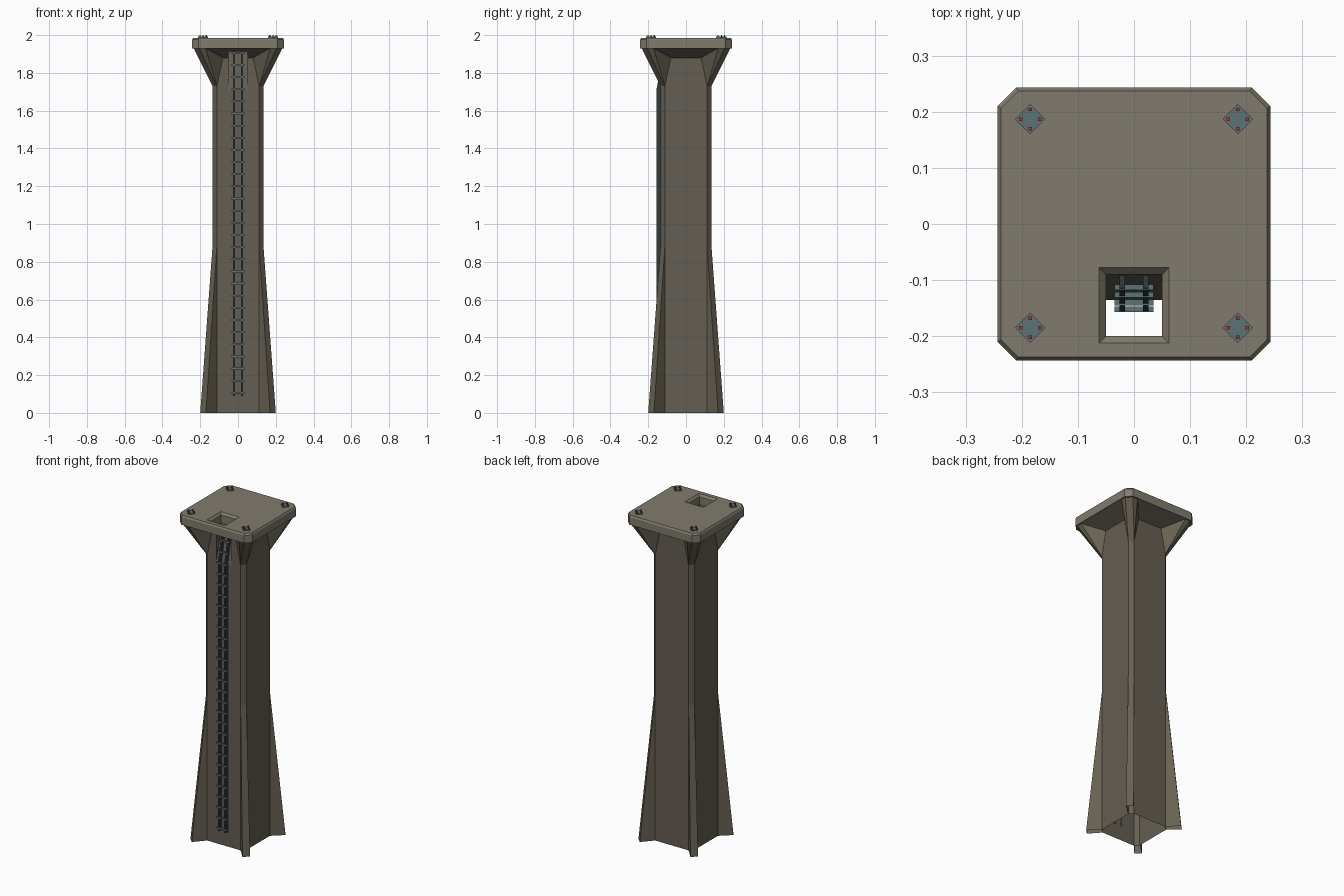
import bpy, bmesh

if "Cube" in bpy.data.objects:
    bpy.data.objects.remove(bpy.data.objects["Cube"])


def material(name, r, g, b):
    lin = lambda c: ((c / 255 + 0.055) / 1.055) ** 2.4
    m = bpy.data.materials.new(name)
    m.diffuse_color = (lin(r), lin(g), lin(b), 1)
    m.use_nodes = True
    m.node_tree.nodes["Principled BSDF"].inputs["Base Color"].default_value = m.diffuse_color
    return m


LIGHT = material("light_concrete", 128, 123, 109)
WALL = material("wall_concrete", 101, 94, 83)
FIN = material("fin_concrete", 104, 97, 83)
METAL = material("teal_metal", 92, 116, 117)
RAIL = material("dark_metal", 50, 60, 62)
RED = material("red_lamp", 195, 40, 50)


def hull(bm, pts):
    """Add the convex solid around a few points."""
    tmp = bmesh.new()
    for p in pts:
        tmp.verts.new(p)
    out = bmesh.ops.convex_hull(tmp, input=tmp.verts[:])
    loose = [v for v in tmp.verts if not v.link_faces]
    bmesh.ops.delete(tmp, geom=loose, context='VERTS')
    bmesh.ops.dissolve_limit(tmp, angle_limit=0.01, verts=tmp.verts[:], edges=tmp.edges[:])
    bmesh.ops.recalc_face_normals(tmp, faces=tmp.faces[:])
    me = bpy.data.meshes.new("part")
    tmp.to_mesh(me)
    tmp.free()
    bm.from_mesh(me)
    bpy.data.meshes.remove(me)


def finish(name, bm, mat):
    me = bpy.data.meshes.new(name)
    bm.to_mesh(me)
    bm.free()
    me.materials.append(mat)
    ob = bpy.data.objects.new(name, me)
    bpy.context.collection.objects.link(ob)
    return ob


def solid(name, mat, *groups):
    bm = bmesh.new()
    for g in groups:
        hull(bm, g)
    return finish(name, bm, mat)


def box(x, y, z, sx, sy, sz):
    return [(x + i * sx / 2, y + j * sy / 2, z + k * sz / 2)
            for i in (-1, 1) for j in (-1, 1) for k in (-1, 1)]


def octagon(h, c, z):
    """Square of half width h with corners cut by c."""
    return [p for i in (-1, 1) for j in (-1, 1)
            for p in ((i * h, j * (h - c), z), (i * (h - c), j * h, z))]


def four(pts):
    """Mirror a corner part to all four corners."""
    return [[(i * x, j * y, z) for x, y, z in pts] for i in (-1, 1) for j in (-1, 1)]


def strip(a, b, z):
    return [(a, b, z), (b, a, z)]


def cut(ob, cutter):
    mod = ob.modifiers.new("cut", 'BOOLEAN')
    mod.operation, mod.solver, mod.object = 'DIFFERENCE', 'EXACT', cutter
    dg = bpy.context.evaluated_depsgraph_get()
    me = bpy.data.meshes.new_from_object(ob.evaluated_get(dg))
    ob.modifiers.clear()
    ob.data = me


def open_bottom(ob):
    bm = bmesh.new()
    bm.from_mesh(ob.data)
    faces = [f for f in bm.faces if all(v.co.z < 0.001 for v in f.verts)]
    bmesh.ops.delete(bm, geom=faces, context='FACES')
    bm.to_mesh(ob.data)
    bm.free()


# column, sloped underside of the deck, and deck
column = solid("column", WALL, octagon(0.135, 0.023, 0) + octagon(0.135, 0.023, 1.9))
capital = solid("deck_underside", WALL,
                octagon(0.135, 0.023, 1.88) + octagon(0.236, 0.033, 1.932))
deck = solid("deck", LIGHT, octagon(0.243, 0.033, 1.93) + octagon(0.243, 0.033, 1.976)
             + octagon(0.237, 0.031, 1.986))

# hatch: shaft with a sloped notch in the column, and a chamfered rim
shaft_profile = [(-0.2, 2.1), (-0.2, 1.7), (-0.137, 1.7), (-0.09, 1.9), (-0.09, 2.1)]
shaft = solid("hatch_cutter", WALL, [(x, y, z) for x in (-0.05, 0.05) for y, z in shaft_profile])
rim = solid("rim_cutter", WALL, box(0, -0.145, 1.974, 0.1, 0.11, 0.002)
            + box(0, -0.145, 1.989, 0.128, 0.138, 0.002))
for part in (column, capital, deck):
    cut(part, shaft)
cut(deck, rim)
for c in (shaft, rim):
    bpy.data.objects.remove(c)

# corner fins: spreading foot below, flared bracket above
foot = solid("foot_fins", FIN, *four(strip(0.2, 0.17, 0) + strip(0.135, 0.112, 0)
                                     + strip(0.135, 0.112, 0.88)))
solid("bracket_fins", FIN, *four(
    strip(0.135, 0.112, 1.73) + strip(0.135, 0.08, 1.88) + strip(0.235, 0.172, 1.932)
    + strip(0.235, 0.205, 1.932) + [(0.07, 0.07, 1.932), (0.1, 0.1, 1.8)]))
open_bottom(column)
open_bottom(foot)


# ladder leaning into the hatch at the top
def ladder_y(z):
    return -0.15 + max(0, z - 1.72) * 0.21


rails = []
for x in (-0.021, 0.021):
    for z0, z1 in ((0.09, 1.72), (1.72, 1.915)):
        rails.append([p for z in (z0, z1)
                      for p in box(x, ladder_y(z) + 0.006, z, 0.01, 0.022, 0.001)])
solid("ladder_rails", RAIL, *rails)
rungs = [0.106 + 0.0643 * i for i in range(29)]
solid("ladder_rungs", METAL, *[box(0, ladder_y(z) - 0.002, z, 0.07, 0.01, 0.009) for z in rungs])

# diamond lamp plates with four red lamps each
plates, lamps = [], []
for cx in (-0.185, 0.185):
    for cy in (-0.185, 0.187):
        cross = [(1, 0), (-1, 0), (0, 1), (0, -1)]
        plates.append([(cx + a * 0.027, cy + b * 0.027, z) for a, b in cross for z in (1.985, 1.992)])
        lamps += [box(cx + a * 0.017, cy + b * 0.017, 1.994, 0.006, 0.006, 0.012) for a, b in cross]
solid("lamp_plates", METAL, *plates)
solid("lamps", RED, *lamps)
